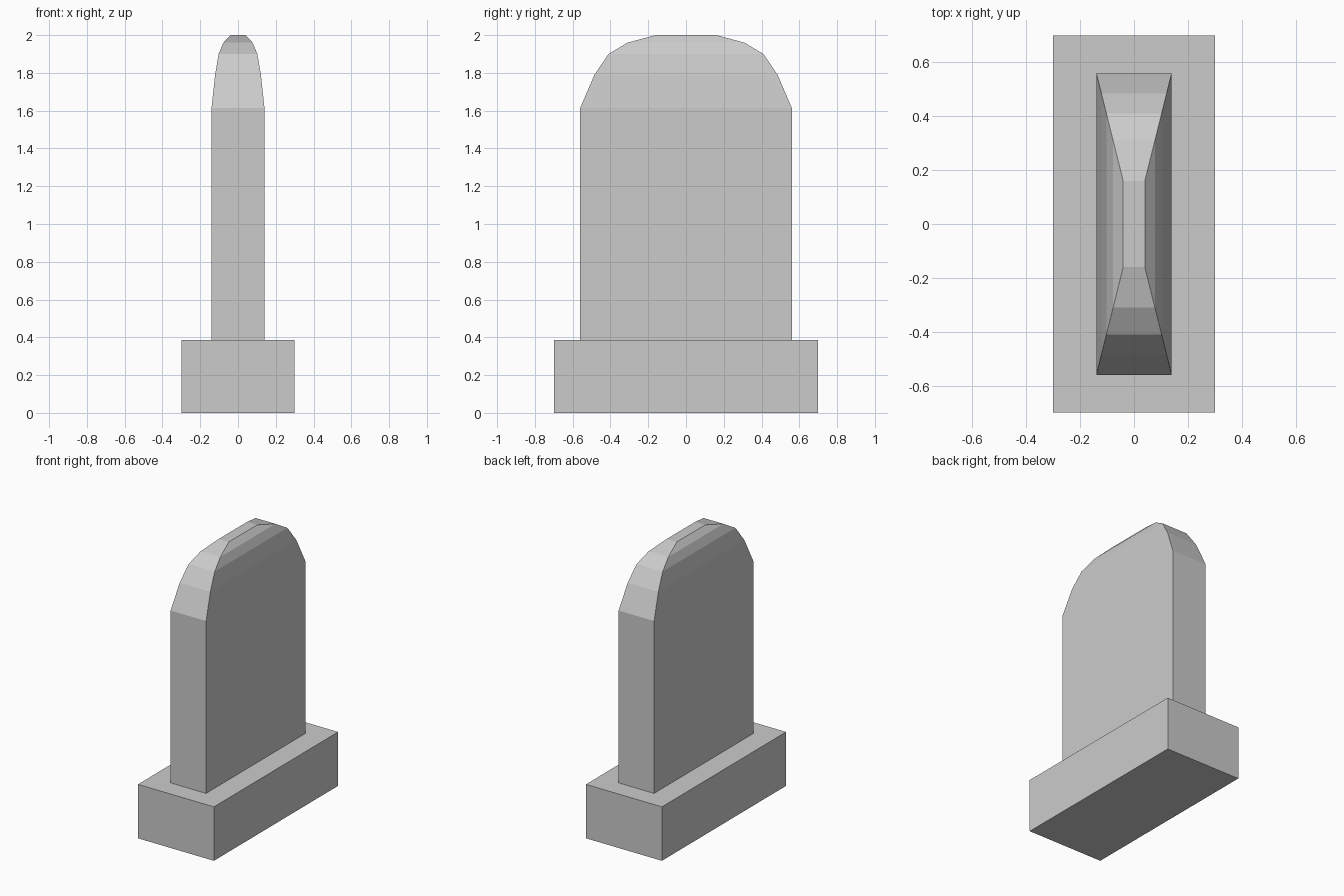
import bpy
import bmesh

if "Cube" in bpy.data.objects:
    bpy.data.objects.remove(bpy.data.objects["Cube"])

stone = bpy.data.materials.new("grey_stone")
stone.diffuse_color = (0.6, 0.6, 0.6, 1)
stone.use_nodes = True
stone.node_tree.nodes["Principled BSDF"].inputs["Base Color"].default_value = stone.diffuse_color


def loft(name, rings):
    """Stack rectangular rings (half_x, half_y, z) into a closed solid."""
    bm = bmesh.new()
    loops = [[bm.verts.new((sx * hx, sy * hy, z))
              for sx, sy in ((-1, -1), (1, -1), (1, 1), (-1, 1))]
             for hx, hy, z in rings]
    for low, high in zip(loops, loops[1:]):
        for i in range(4):
            j = (i + 1) % 4
            bm.faces.new((low[i], low[j], high[j], high[i]))
    bm.faces.new(loops[0][::-1])
    bm.faces.new(loops[-1])
    mesh = bpy.data.meshes.new(name)
    bm.to_mesh(mesh)
    bm.free()
    mesh.materials.append(stone)
    obj = bpy.data.objects.new(name, mesh)
    bpy.context.collection.objects.link(obj)
    return obj


# Plinth block
loft("plinth", [(0.30, 0.70, 0.0), (0.30, 0.70, 0.385)])

# Upright slab: straight sides, then a stepped rounded crown
crown = [(0.56, 0.385), (0.56, 1.615), (0.485, 1.79), (0.41, 1.90),
         (0.31, 1.96), (0.16, 2.0)]
loft("headstone", [(hy * 0.25, hy, z) for hy, z in crown])
